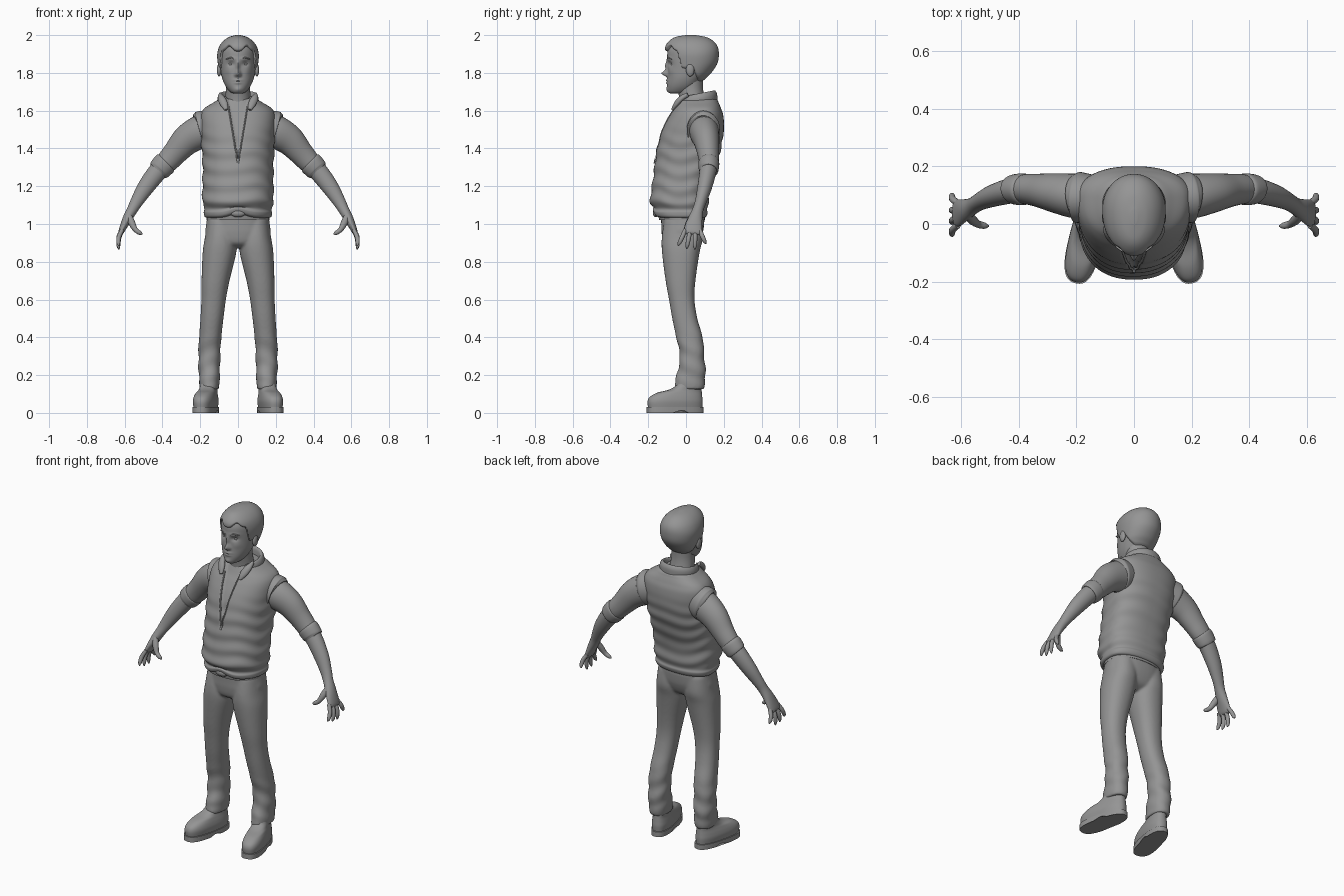
import bpy, bmesh
from math import sin, cos, pi, exp, radians
from mathutils import Vector
from mathutils.bvhtree import BVHTree

GREY = bpy.data.materials.new("dark_grey")
GREY.diffuse_color = (.3, .3, .3, 1)

def smooth_rows(rows, n):
    """Catmull-Rom interpolation through rows of numbers."""
    out = []
    for i in range(len(rows) - 1):
        four = rows[max(i - 1, 0)], rows[i], rows[i + 1], rows[min(i + 2, len(rows) - 1)]
        for t in (k / n for k in range(n)):
            out.append([q + 0.5 * t * (r - p + t * (2*p - 5*q + 4*r - s + t * (3*(q - r) + s - p)))
                        for p, q, r, s in zip(*four)])
    return out + [list(rows[-1])]

def skin(name, rings, mirror=False, shape=None):
    """Bridge closed rings into a capped, smooth shaded surface."""
    bm = bmesh.new()
    vs = [[bm.verts.new(shape(Vector(p)) if shape else p) for p in r] for r in rings]
    n = len(vs[0])
    for a, b in zip(vs, vs[1:]):
        for i in range(n):
            bm.faces.new((a[i], a[(i + 1) % n], b[(i + 1) % n], b[i]))
    bm.faces.new(vs[0])
    bm.faces.new(vs[-1])
    bmesh.ops.recalc_face_normals(bm, faces=bm.faces)
    tree = BVHTree.FromBMesh(bm)
    me = bpy.data.meshes.new(name)
    bm.to_mesh(me)
    bm.free()
    me.shade_smooth()
    me.set_sharp_from_angle(angle=radians(55))
    me.materials.append(GREY)
    ob = bpy.data.objects.new(name, me)
    bpy.context.collection.objects.link(ob)
    if mirror:
        ob.modifiers.new("mirror", 'MIRROR').use_mirror_merge = False
    return ob, tree

def loft(name, rows, seg=48, n=5, p=2.2, k=0.55, **kw):
    """Stacked level rings; row = z, centre x, half width, front y, back y."""
    rings = []
    for z, cx, rx, yf, yb in smooth_rows(rows, n):
        yc, ring = yf + k * (yb - yf), []
        for i in range(seg):
            c, s = cos(2 * pi * i / seg), sin(2 * pi * i / seg)
            x = abs(c) ** (2 / p) * (1 if c > 0 else -1)
            y = abs(s) ** (2 / p)
            ring.append((cx + rx * x, yc + y * (yb - yc) if s > 0 else yc - y * (yc - yf), z))
        rings.append(ring)
    return skin(name, rings, **kw)

def tube(name, rows, seg=20, n=5, **kw):
    """Tube along a path; row = x, y, z, in-plane radius, y radius."""
    pts, rings = smooth_rows(rows, n), []
    axis = Vector(rows[-1][:3]) - Vector(rows[0][:3])
    for i, q in enumerate(pts):
        t = Vector(pts[min(i + 1, len(pts) - 1)][:3]) - Vector(pts[max(i - 1, 0)][:3])
        t = t if t.dot(axis) > 0 else axis
        u = Vector((0, 1, 0)).cross(t).normalized()
        w = t.cross(u).normalized()
        rings.append([Vector(q[:3]) + u * q[3] * cos(a) + w * q[4] * sin(a)
                      for a in (2 * pi * j / seg for j in range(seg))])
    return skin(name, rings, **kw)

def ball(name, c, r, mirror=False):
    """Ellipsoid made of stacked rings."""
    skin(name, [[(c[0] + r[0] * sin(f) * cos(a), c[1] + r[1] * sin(f) * sin(a), c[2] - r[2] * cos(f))
                 for a in (2 * pi * j / 20 for j in range(20))]
                for f in (pi * (.01 + .98 * i / 12) for i in range(13))], mirror)

def step(a, b, x):
    t = min(max((x - a) / (b - a), 0), 1)
    return t * t * (3 - 2 * t)

# Head: egg-shaped loft with the face raised and sunk by soft bumps
BUMPS = [(.014, 0, 1.835, .009, .028), (.031, 0, 1.797, .012, .015), (.008, .013, 1.79, .007, .008),
         (-.011, .037, 1.847, .018, .012), (.006, .035, 1.874, .024, .008), (.004, .052, 1.81, .02, .02),
         (.008, 0, 1.761, .022, .005), (.007, 0, 1.747, .018, .005), (.006, 0, 1.712, .018, .012)]

def face(v):
    if v.y < 0:
        v.y -= step(0, -.05, v.y) * sum(h * exp(-((abs(v.x) - x) / sx) ** 2 - ((v.z - z) / sz) ** 2)
                                        for h, x, z, sx, sz in BUMPS)
    return v

loft("head", [(1.69, 0, .02, -.08, -.03), (1.70, 0, .042, -.095, .02), (1.73, 0, .066, -.10, .06),
              (1.77, 0, .083, -.098, .09), (1.82, 0, .093, -.096, .13), (1.87, 0, .097, -.099, .155),
              (1.92, 0, .096, -.096, .16), (1.96, 0, .08, -.072, .14), (1.985, 0, .05, -.035, .1),
              (1.99, 0, .02, 0, .05)], seg=128, n=8, p=2.1, shape=face)

# Hair: shell that sinks into the head below an M-shaped hairline
def hairline(v):
    low = 1.755 + .065 * step(.08, .03, v.y) + .09 * step(-.02, -.055, v.y)
    low += .03 * exp(-((abs(v.x) - .05) / .022) ** 2) * (v.y < -.03)
    s = .80 + .20 * step(low - .008, low + .012, v.z)
    v.x, v.y = v.x * s, .035 + (v.y - .035) * s
    return v

loft("hair", [(1.74, 0, .07, -.05, .075), (1.77, 0, .087, -.08, .104), (1.8, 0, .098, -.09, .134),
              (1.85, 0, .107, -.102, .166), (1.9, 0, .110, -.108, .174), (1.94, 0, .099, -.109, .167),
              (1.97, 0, .077, -.088, .143), (1.99, 0, .047, -.055, .105), (2.0, 0, .012, 0, .05)],
     seg=128, n=8, p=2.05, shape=hairline)
ball("ear", (.1, .022, 1.815), (.012, .022, .034), True)
ball("eye", (.037, -.068, 1.846), (.015, .013, .009), True)
tube("eyebrow", [(.014, -.098, 1.870, .002, .003), (.038, -.094, 1.880, .004, .004),
                 (.064, -.077, 1.872, .002, .003)], seg=10, mirror=True)
loft("neck", [(1.58, 0, .075, -.03, .12), (1.66, 0, .068, -.035, .1), (1.72, 0, .064, -.045, .09),
              (1.78, 0, .066, -.05, .09)], p=2)

# Vest: softly quilted torso with a narrow open V at the front
def quilt(v):
    amp = .0032 * step(1.03, 1.12, v.z) * (1 - step(1.4, 1.55, v.z))
    s = 1 + amp / .17 * sin(v.z * 2 * pi / .085 + 1.3 * sin(12 * v.x + 19 * v.y) + 6 * v.x)
    v.x, v.y = v.x * s, v.y * s
    if v.y < 0:
        v.z += .022 * exp(-(v.x / .06) ** 2) * (1 - step(1.06, 1.1, v.z))
        w = .045 * (v.z - 1.33) / .27
        if w > 0:
            v.y += .012 * (1 - step(w - .006, w + .004, abs(v.x)))
    return v

vest = loft("vest", [(1.03, 0, .15, -.13, .085), (1.037, 0, .175, -.165, .105), (1.06, 0, .181, -.176, .115),
                     (1.08, 0, .177, -.172, .112), (1.12, 0, .188, -.19, .12), (1.2, 0, .188, -.18, .125),
                     (1.3, 0, .187, -.167, .155), (1.4, 0, .192, -.152, .185), (1.5, 0, .199, -.125, .2),
                     (1.57, 0, .199, -.09, .198), (1.61, 0, .18, -.065, .186), (1.64, 0, .135, -.05, .174),
                     (1.66, 0, .1, -.04, .162), (1.665, 0, .07, -.03, .13)],
            seg=160, n=8, p=2.3, k=.62, shape=quilt)[1]
zip_edge = []
for i in range(10):
    z, x = 1.62 - .29 * i / 9, .05 - .048 * i / 9
    hit = vest.ray_cast(Vector((x, -1, z)), Vector((0, 1, 0)))[0]
    zip_edge.append((x, hit.y - .001, z, .004, .005))
tube("zip_edge", zip_edge, seg=8, n=2, mirror=True)
tube("zip_pull", [(0, -.163, 1.345, .006, .004), (0, -.168, 1.32, .006, .004)], seg=8)

# Stand-up collar, open at the front with two hanging points
def slope(v):
    v.z -= .2 * (.165 - v.y) + .07 * step(.065, .03, abs(v.x)) * step(.05, .0, v.y)
    return v

loft("collar", [(1.635, 0, .1, -.045, .165), (1.66, 0, .109, -.05, .166), (1.69, 0, .108, -.05, .164),
                (1.71, 0, .097, -.042, .152), (1.7, 0, .086, -.032, .14), (1.65, 0, .08, -.03, .135)],
     seg=80, p=2, shape=slope)
tube("collar_point", [(.094, .01, 1.685, .008, .012), (.088, -.025, 1.665, .019, .014),
                      (.074, -.052, 1.635, .02, .013), (.062, -.072, 1.605, .009, .007)], mirror=True)
tube("armhole_rim", [(.14, .09, 1.51, .095, .08), (.185, .092, 1.5, .1, .088), (.2, .093, 1.496, .098, .086),
                     (.203, .093, 1.495, .085, .07)], seg=40, mirror=True)

# Arms: sleeve, rolled cuff, forearm and hand
tube("sleeve", [(.14, .095, 1.505, .08, .075), (.2, .097, 1.487, .088, .078), (.27, .108, 1.445, .080, .069),
                (.33, .117, 1.38, .066, .058), (.37, .121, 1.335, .06, .053), (.41, .12, 1.295, .052, .048)],
     seg=32, mirror=True)
tube("sleeve_cuff", [(.377, .121, 1.33, .05, .045), (.384, .121, 1.323, .063, .055), (.412, .12, 1.293, .061, .053),
                     (.423, .118, 1.281, .055, .047), (.424, .118, 1.28, .04, .04)], seg=32, mirror=True)
tube("forearm", [(.38, .122, 1.325, .05, .045), (.43, .115, 1.272, .05, .044), (.49, .098, 1.192, .044, .038),
                 (.535, .078, 1.12, .034, .030), (.56, .063, 1.075, .028, .029), (.585, .05, 1.03, .025, .037),
                 (.607, .04, .985, .019, .046), (.62, .036, .955, .014, .046), (.624, .035, .945, .005, .036)],
     seg=28, mirror=True)
for name, y, ty, tz in (("index_finger", -.004, -.042, .885), ("middle_finger", .022, .003, .868),
                        ("ring_finger", .049, .047, .865), ("little_finger", .073, .105, .895)):
    tube(name, [(.612, y, .97, .011, .011), (.63, y * .6 + ty * .4, .6 * .965 + .4 * tz, .012, .012),
                (.633, y * .2 + ty * .8, .2 * .965 + .8 * tz, .010, .010), (.63, ty, tz, .003, .003)],
         seg=12, n=4, mirror=True)
tube("thumb", [(.578, .035, 1.045, .016, .016), (.562, .014, 1.005, .018, .016), (.543, .0, .97, .013, .013),
               (.52, -.006, .953, .011, .011), (.505, -.007, .947, .003, .003)], seg=14, mirror=True)

# Trousers: creased legs merged with the pelvis, then belt and buckle
def crease(v):
    s = 1 + .05 * (1 - step(.3, .45, v.z)) * step(.13, .2, v.z) * sin(v.z * 60 + v.x * 25 + v.y * 25)
    v.x, v.y = .15 + (v.x - .15) * s, .03 + (v.y - .03) * s
    return v

pelvis = loft("pelvis", [(.875, 0, .05, -.085, .03), (.9, 0, .14, -.118, .066), (.95, 0, .172, -.129, .088),
                         (1.0, 0, .168, -.131, .096), (1.08, 0, .158, -.135, .1)], p=2.3)[0]
legs = loft("trousers", [(1.02, .088, .075, -.115, .085), (.93, .092, .083, -.128, .09), (.85, .098, .089, -.127, .072),
                         (.7, .119, .074, -.108, .05), (.6, .129, .065, -.09, .045), (.5, .138, .061, -.073, .06),
                         (.4, .147, .059, -.052, .088), (.3, .152, .058, -.033, .097), (.22, .152, .056, -.045, .103),
                         (.15, .152, .053, -.06, .1), (.125, .152, .05, -.06, .094)], mirror=True, shape=crease)[0]
with bpy.context.temp_override(active_object=legs, selected_editable_objects=[legs, pelvis]):
    bpy.ops.object.join()
remesh = legs.modifiers.new("merge", 'REMESH')
remesh.voxel_size, remesh.use_smooth_shade = .007, True
legs.modifiers.new("soften", 'SMOOTH').iterations = 6
loft("belt", [(1.02, 0, .166, -.142, .1), (1.06, 0, .166, -.15, .1)], n=2, p=2.3)
ball("belt_buckle", (0, -.158, 1.058), (.04, .018, .022))

# Shoes, toes turned out
def turn(v):
    if v.z < .01 and -.05 < v.y < 0:
        v.z = .012
    x, y = v.x, v.y - .03
    return Vector((.150 + x * .976 - y * .218, .03 + x * .218 + y * .976, v.z))

loft("shoe_sole", [(0, 0, .058, -.212, .094), (.03, 0, .058, -.212, .094)], n=3, p=2.6, k=.42, mirror=True, shape=turn)
loft("shoe_upper", [(.028, 0, .053, -.205, .086), (.06, 0, .057, -.208, .088), (.085, 0, .054, -.195, .086),
                    (.107, 0, .048, -.155, .084), (.122, 0, .044, -.095, .083), (.145, 0, .043, -.055, .082),
                    (.18, 0, .04, -.045, .08)], p=2.5, k=.45, mirror=True, shape=turn)
